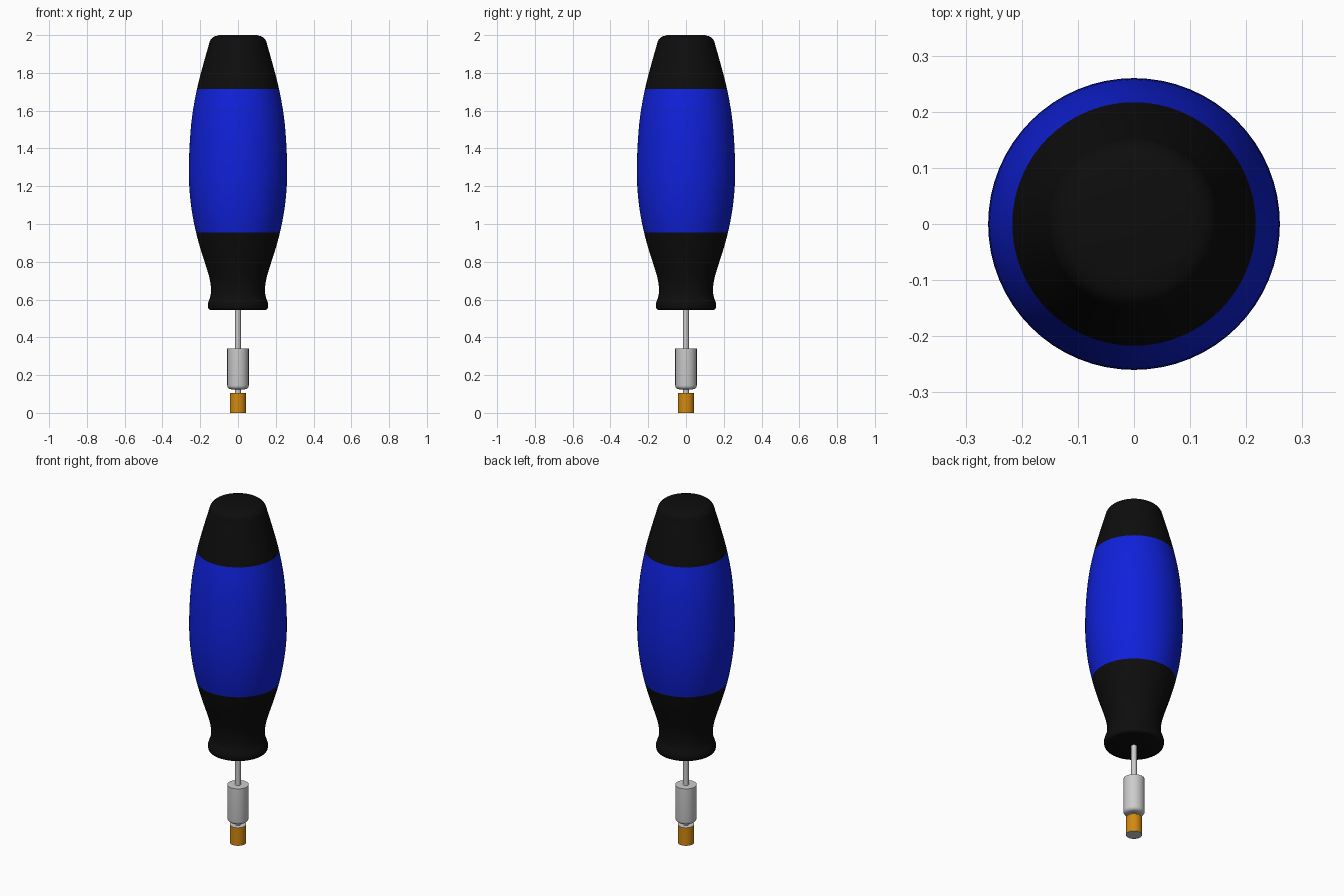
import bpy, bmesh, math

if "Cube" in bpy.data.objects:
    bpy.data.objects.remove(bpy.data.objects["Cube"])

SEG = 64


def material(name, rgb):
    m = bpy.data.materials.new(name)
    m.diffuse_color = (*rgb, 1)
    m.use_nodes = True
    m.node_tree.nodes["Principled BSDF"].inputs["Base Color"].default_value = m.diffuse_color
    return m


def smooth_profile(points, steps=4):
    """Catmull-Rom curve through (radius, z) points."""
    p = [points[0]] + points + [points[-1]]
    out = []
    for a, b, c, d in zip(p, p[1:], p[2:], p[3:]):
        for i in range(steps):
            t = i / steps
            out.append(tuple(0.5 * (2 * b[k] + (c[k] - a[k]) * t
                       + (2 * a[k] - 5 * b[k] + 4 * c[k] - d[k]) * t * t
                       + (3 * b[k] - a[k] - 3 * c[k] + d[k]) * t ** 3) for k in (0, 1)))
    return out + [points[-1]]


def lathe(name, profile, mat=None):
    """Spin a (radius, z) profile, listed bottom to top, around z."""
    bm = bmesh.new()
    verts = [bm.verts.new((r, 0, z)) for r, z in profile]
    edges = [bm.edges.new(e) for e in zip(verts, verts[1:])]
    bmesh.ops.spin(bm, geom=verts + edges, axis=(0, 0, 1), cent=(0, 0, 0),
                   angle=math.tau, steps=SEG, use_duplicate=False)
    bmesh.ops.remove_doubles(bm, verts=bm.verts, dist=1e-5)
    bmesh.ops.recalc_face_normals(bm, faces=bm.faces)
    # open strips: make sure faces point outward
    side = max(bm.faces, key=lambda f: f.calc_center_median().xy.length)
    if side.normal.xy.dot(side.calc_center_median().xy) < 0:
        bmesh.ops.reverse_faces(bm, faces=bm.faces)
    me = bpy.data.meshes.new(name)
    bm.to_mesh(me)
    bm.free()
    ob = bpy.data.objects.new(name, me)
    bpy.context.collection.objects.link(ob)
    if mat:
        me.materials.append(mat)
    bpy.ops.object.select_all(action='DESELECT')
    bpy.context.view_layer.objects.active = ob
    ob.select_set(True)
    bpy.ops.object.shade_smooth_by_angle(angle=math.radians(35))
    return ob


black = material("black_rubber", (0.004, 0.004, 0.004))
blue = material("blue_plastic", (0.005, 0.015, 0.7))
gold = material("gold", (0.65, 0.25, 0.005))

# Handle outline, split into three flush zones
outline = smooth_profile([
    (0.145, 0.545), (0.156, 0.551), (0.160, 0.57), (0.156, 0.59), (0.147, 0.615),
    (0.143, 0.65), (0.148, 0.70), (0.164, 0.76), (0.196, 0.86), (0.222, 0.955),
    (0.243, 1.06), (0.256, 1.17), (0.260, 1.28), (0.256, 1.42), (0.243, 1.57),
    (0.217, 1.715), (0.188, 1.83), (0.157, 1.94), (0.148, 1.97), (0.13, 1.99), (0.10, 2.0)])
zone = lambda lo, hi: [p for p in outline if lo - 1e-4 <= p[1] <= hi + 1e-4]
lathe("handle_front", [(0, 0.545)] + zone(0.545, 0.955), black)
lathe("handle_grip_band", zone(0.955, 1.715), blue)
lathe("handle_butt", zone(1.715, 2.0) + [(0, 2.0)], black)

# Steel shaft
lathe("shaft", [(0, 0.05), (0.015, 0.05), (0.015, 0.56), (0, 0.56)])

# Collar with a rounded lower edge
bevel = [(0.037 + 0.02 * math.sin(a), 0.145 - 0.02 * math.cos(a))
         for a in (math.pi / 2 * i / 5 for i in range(6))]
lathe("collar", [(0, 0.125)] + bevel + [(0.057, 0.34), (0, 0.34)])

# Tip: grey core inside a thin gold sleeve
lathe("tip_core", [(0, 0), (0.042, 0), (0.042, 0.105), (0, 0.105)])
lathe("tip_sleeve", [(0.0435, 0), (0.0435, 0.105)], gold)
